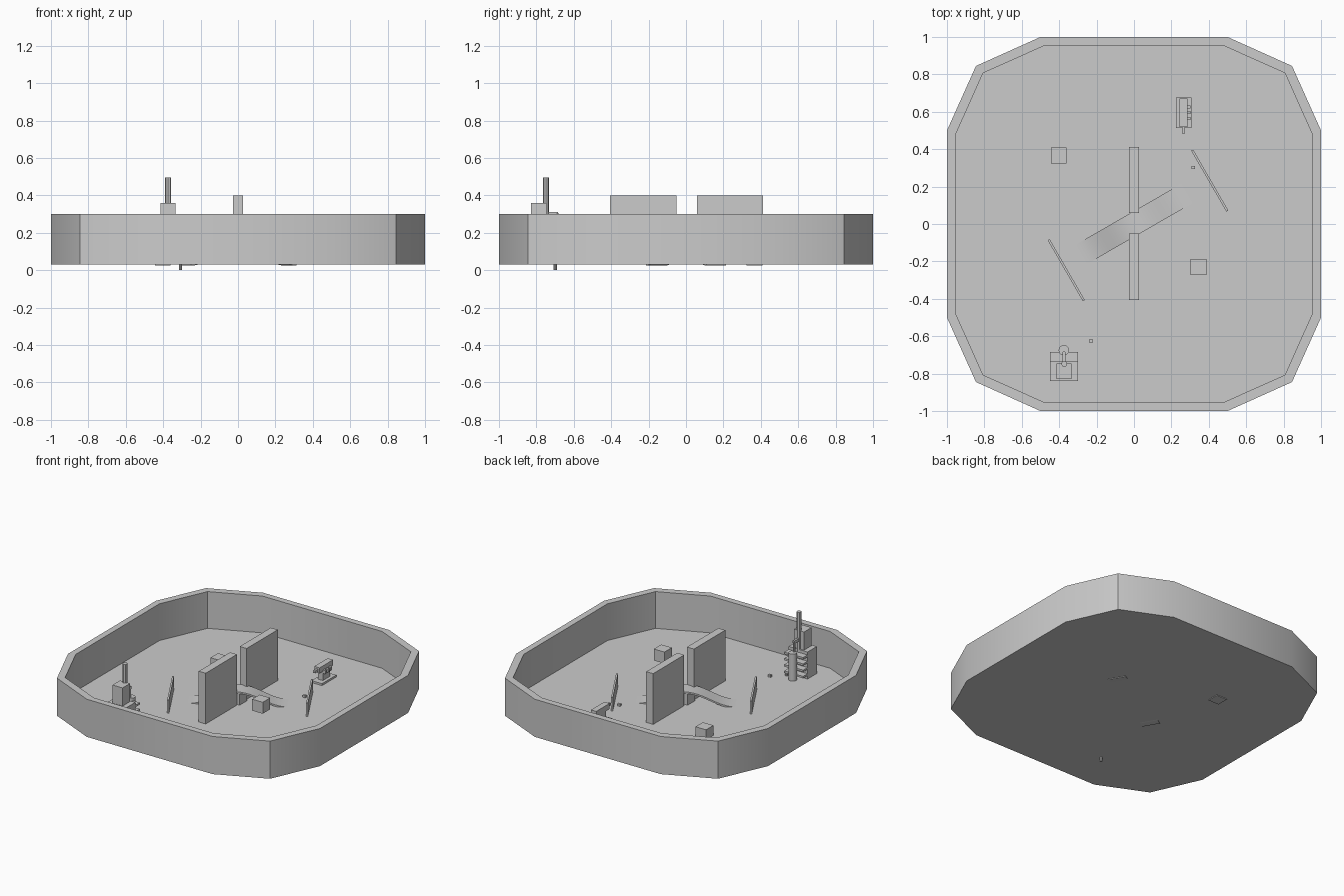
import bpy, bmesh, math
from mathutils import Vector

if "Cube" in bpy.data.objects:
    bpy.data.objects.remove(bpy.data.objects["Cube"])


def finish(name, bm, smooth=False):
    bmesh.ops.recalc_face_normals(bm, faces=bm.faces)
    me = bpy.data.meshes.new(name)
    bm.to_mesh(me)
    bm.free()
    ob = bpy.data.objects.new(name, me)
    bpy.context.collection.objects.link(ob)
    if smooth:
        bpy.ops.object.select_all(action='DESELECT')
        ob.select_set(True)
        bpy.context.view_layer.objects.active = ob
        bpy.ops.object.shade_smooth_by_angle(angle=math.radians(30))
    return ob


def box(name, x, y, z):
    bm = bmesh.new()
    bmesh.ops.create_cube(bm, size=1)
    for v in bm.verts:
        v.co = Vector([(a + b) / 2 + c * (b - a) for (a, b), c in zip((x, y, z), v.co)])
    return finish(name, bm)


def rod(name, x, y, r, z0, z1, n=12, top=None):
    bm = bmesh.new()
    bmesh.ops.create_cone(bm, cap_ends=True, segments=n, radius1=r,
                          radius2=r if top is None else top, depth=z1 - z0)
    bmesh.ops.translate(bm, verts=bm.verts, vec=(x, y, (z0 + z1) / 2))
    return finish(name, bm, True)


def outline(a, b):
    # quarter outline mirrored into the full twelve-sided ring
    q = [(a[0], b), (a[1], a[1]), (b, a[0])]
    h = q + [(x, -y) for x, y in reversed(q)]
    return h + [(-x, -y) for x, y in h]


# Arena tray: rim wall with a thin floor
Z0, ZF, Z1 = 0.03, 0.036, 0.30
bm = bmesh.new()
rings = []
for pts, z in ((outline((.5, .845), 1), Z0), (outline((.5, .845), 1), Z1),
               (outline((.475, .807), .955), Z1), (outline((.475, .807), .955), ZF)):
    rings.append([bm.verts.new((x, y, z)) for x, y in pts])
for lo, hi in zip(rings, rings[1:]):
    for i in range(12):
        j = (i + 1) % 12
        bm.faces.new((lo[i], lo[j], hi[j], hi[i]))
bm.faces.new(rings[0])
bm.faces.new(rings[-1])
finish("arena_tray", bm, True)

# Tall centre walls
box("centre_wall_front", (-.028, .027), (-.405, -.05), (Z0, .40))
box("centre_wall_back", (-.028, .027), (.06, .412), (Z0, .40))

# Bell-shaped bridge through the gap
bm = bmesh.new()
ang, n, L, W, T = math.radians(30), 24, .325, .06, .012
d, p = Vector((math.cos(ang), math.sin(ang), 0)), Vector((-math.sin(ang), math.cos(ang), 0))
prev = None
for i in range(n + 1):
    t = -1 + 2 * i / n
    z = .037 + .095 * (.5 + .5 * math.cos(math.pi * t))
    c = d * (t * L)
    sec = [bm.verts.new(c + p * s + Vector((0, 0, h)))
           for s, h in ((-W, z), (W, z), (W, z - T), (-W, z - T))]
    if prev:
        for k in range(4):
            bm.faces.new((prev[k], prev[(k + 1) % 4], sec[(k + 1) % 4], sec[k]))
    else:
        bm.faces.new(sec)
    prev = sec
bm.faces.new(prev)
finish("arched_bridge", bm, True)

# Crates
for nm, x, y, z in (("crate_left", -.403, .366, .025), ("crate_right", .345, -.23, .155),
                    ("crate_under_bridge", 0, 0, .035)):
    box(nm, (x - .042, x + .042), (y - .042, y + .042), (z, z + .082))

# Low angled barriers
for nm, x, y in (("barrier_left", -.362, -.247), ("barrier_right", .405, .232)):
    ob = box(nm, (-.188, .188), (-.006, .006), (Z0, .13))
    ob.location = (x, y, 0)
    ob.rotation_euler.z = math.radians(-60)

# Loose pellets
for nm, x, y in (("pellet_a", .317, .303), ("pellet_b", -.23, -.625)):
    box(nm, (x - .01, x + .01), (y - .008, y + .008), (.036, .052))

# Small launcher at the back
box("launcher_base", (.225, .308), (.512, .675), (Z0, .05))
box("launcher_stem", (.245, .285), (.555, .635), (.05, .12))
box("launcher_body", (.243, .285), (.518, .67), (.115, .155))
box("launcher_muzzle", (.257, .273), (.485, .52), (.125, .142))
for i, y in enumerate((.565, .595, .625)):
    box(f"launcher_lug_{i}", (.283, .303), (y - .008, y + .008), (.10, .125))

# Tower machine in the front corner
box("tower_block", (-.45, -.30), (-.84, -.735), (Z0, .23))
box("tower_head", (-.415, -.335), (-.83, -.745), (.23, .36))
rod("tower_mast", -.373, -.748, .016, .2, .495, 8)
rod("tower_drum", -.375, -.675, .028, Z0, .23, 16)
box("tower_pipe", (-.383, -.367), (-.75, -.685), (.29, .31))
rod("tower_pipe_drop", -.375, -.69, .009, .22, .305, 8)
for i in range(4):
    z = .06 + i * .045
    box(f"tower_rung_{i}", (-.45, -.30), (-.74, -.685), (z, z + .014))
rod("tower_peg", -.308, -.70, .009, 0, .07, 10)
